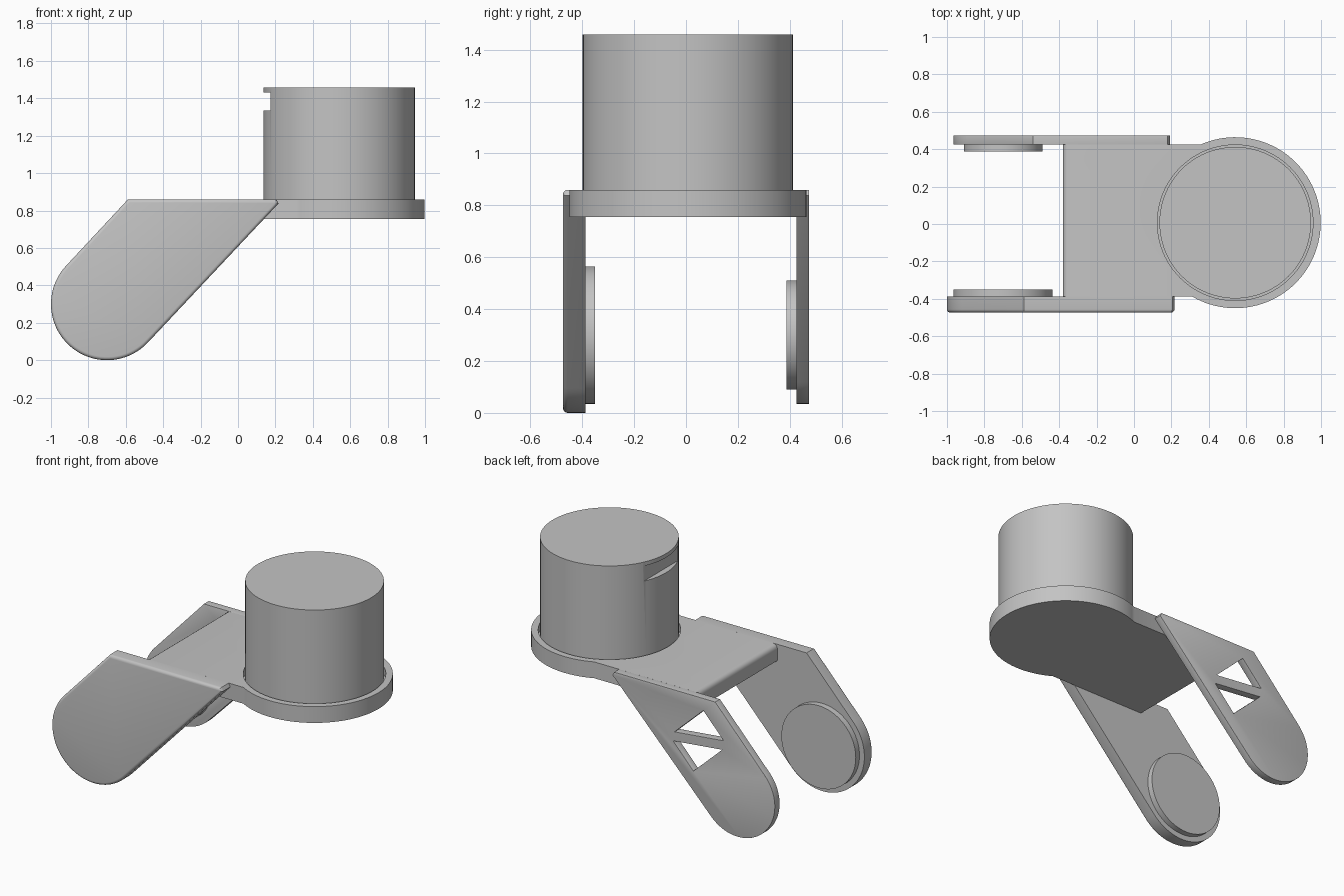
import bpy, bmesh
from math import sin, cos, radians
from mathutils import Vector

old = bpy.data.objects.get("Cube")
if old:
    bpy.data.objects.remove(old)

grey = bpy.data.materials.new("light grey")
grey.use_nodes = True
grey.diffuse_color = (0.55, 0.55, 0.55, 1)
grey.node_tree.nodes["Principled BSDF"].inputs["Base Color"].default_value = grey.diffuse_color


def prism(name, points, axis, low, high, round_edges=None, width=0.02):
    """Extrude a 2D outline along Y or Z, then round the edges chosen by a rule."""
    place = (lambda p, h: (p[0], h, p[1])) if axis == "Y" else (lambda p, h: (p[0], p[1], h))
    bm = bmesh.new()
    base = bm.faces.new([bm.verts.new(place(p, low)) for p in points])
    grown = bmesh.ops.extrude_face_region(bm, geom=[base])["geom"]
    moved = [v for v in grown if isinstance(v, bmesh.types.BMVert)]
    bmesh.ops.translate(bm, verts=moved, vec=Vector(place((0, 0), high - low)))
    bmesh.ops.recalc_face_normals(bm, faces=bm.faces)
    if round_edges:
        edges = [e for e in bm.edges if all(round_edges(v.co) for v in e.verts)]
        bmesh.ops.bevel(bm, geom=edges, offset=width, segments=4,
                        profile=0.5, affect="EDGES", clamp_overlap=True)
    mesh = bpy.data.meshes.new(name)
    bm.to_mesh(mesh)
    bm.free()
    mesh.materials.append(grey)
    obj = bpy.data.objects.new(name, mesh)
    bpy.context.collection.objects.link(obj)
    return obj


def arc(center, radius, start, end, steps):
    angles = [radians(start + (end - start) * i / steps) for i in range(steps + 1)]
    return [(center[0] + radius * cos(a), center[1] + radius * sin(a)) for a in angles]


def circle(center, radius):
    return arc(center, radius, 0, 360, 96)[:-1]


def activate(obj):
    bpy.ops.object.select_all(action="DESELECT")
    obj.select_set(True)
    bpy.context.view_layer.objects.active = obj


def smooth(obj):
    activate(obj)
    bpy.ops.object.shade_smooth_by_angle(angle=radians(32))


def cut(obj, cutter):
    cutter.hide_render = True
    mod = obj.modifiers.new("cut", "BOOLEAN")
    mod.operation = "DIFFERENCE"
    mod.solver = "EXACT"
    mod.object = cutter
    activate(obj)
    bpy.ops.object.modifier_apply(modifier=mod.name)
    bpy.data.objects.remove(cutter)


PLATE_BOTTOM, PLATE_TOP = 0.755, 0.86
FRONT_IN, BACK_IN, OUTER = -0.388, 0.425, 0.474
HUB = (0.541, 0.007)
FOOT = (-0.70, 0.30)

# Mounting plate: round hub with a straight neck, front lip rounded
outline = arc(HUB, 0.457, -120.2, 113.8, 72) + [(-0.38, BACK_IN), (-0.38, FRONT_IN)]
plate = prism("mounting_plate", outline, "Z", PLATE_BOTTOM, PLATE_TOP,
              lambda c: c.x < -0.37 and c.z > 0.8, 0.03)
cut(plate, prism("recess_cutter", circle(HUB, 0.416), "Z", 0.81, 1.0))
smooth(plate)

# Drum with a flat slot near its top
drum = prism("drum", circle(HUB, 0.405), "Z", 0.80, 1.458)
slot = [(0.0, -0.4), (0.175, -0.4), (0.175, 0.4), (0.0, 0.4)]
cut(drum, prism("slot_cutter", slot, "Z", 1.335, 1.432))
smooth(drum)


# Slanted arms with rounded feet
def arm_outline(radius, corner, tip):
    return arc(FOOT, radius, 137, 317, 40) + [
        (tip, 0.838), (tip - 0.012, PLATE_TOP), (corner, PLATE_TOP)]


front_arm = prism("front_arm", arm_outline(0.30, -0.588, 0.217), "Y", -OUTER, FRONT_IN,
                  lambda c: c.y < -OUTER + 0.001, 0.018)
smooth(front_arm)
back_arm = prism("back_arm", arm_outline(0.265, -0.54, 0.192), "Y", BACK_IN, OUTER)

# Two triangular windows split by a diagonal bar
along, across = Vector((0.682, 0.731)), Vector((0.731, -0.682))
middle = Vector((-0.42, 0.578))
a, b, c, d = [middle + along * s * 0.125 + across * t * 0.165
              for s, t in ((1, 1), (1, -1), (-1, -1), (-1, 1))]
for corner in (b, d):
    triangle = [corner, corner.lerp(a, 0.85), corner.lerp(c, 0.85)]
    cut(back_arm, prism("window_cutter", triangle, "Y", 0.3, 0.6))
bevel = back_arm.modifiers.new("soft_edges", "BEVEL")
bevel.width = 0.012
bevel.segments = 3
bevel.limit_method = "ANGLE"
bevel.angle_limit = radians(60)
activate(back_arm)
bpy.ops.object.modifier_apply(modifier=bevel.name)
smooth(back_arm)

# Round pads on the inner faces of the arms
smooth(prism("front_pad", circle(FOOT, 0.265), "Y", FRONT_IN - 0.01, -0.35))
smooth(prism("back_pad", circle(FOOT, 0.21), "Y", 0.388, BACK_IN + 0.01))
